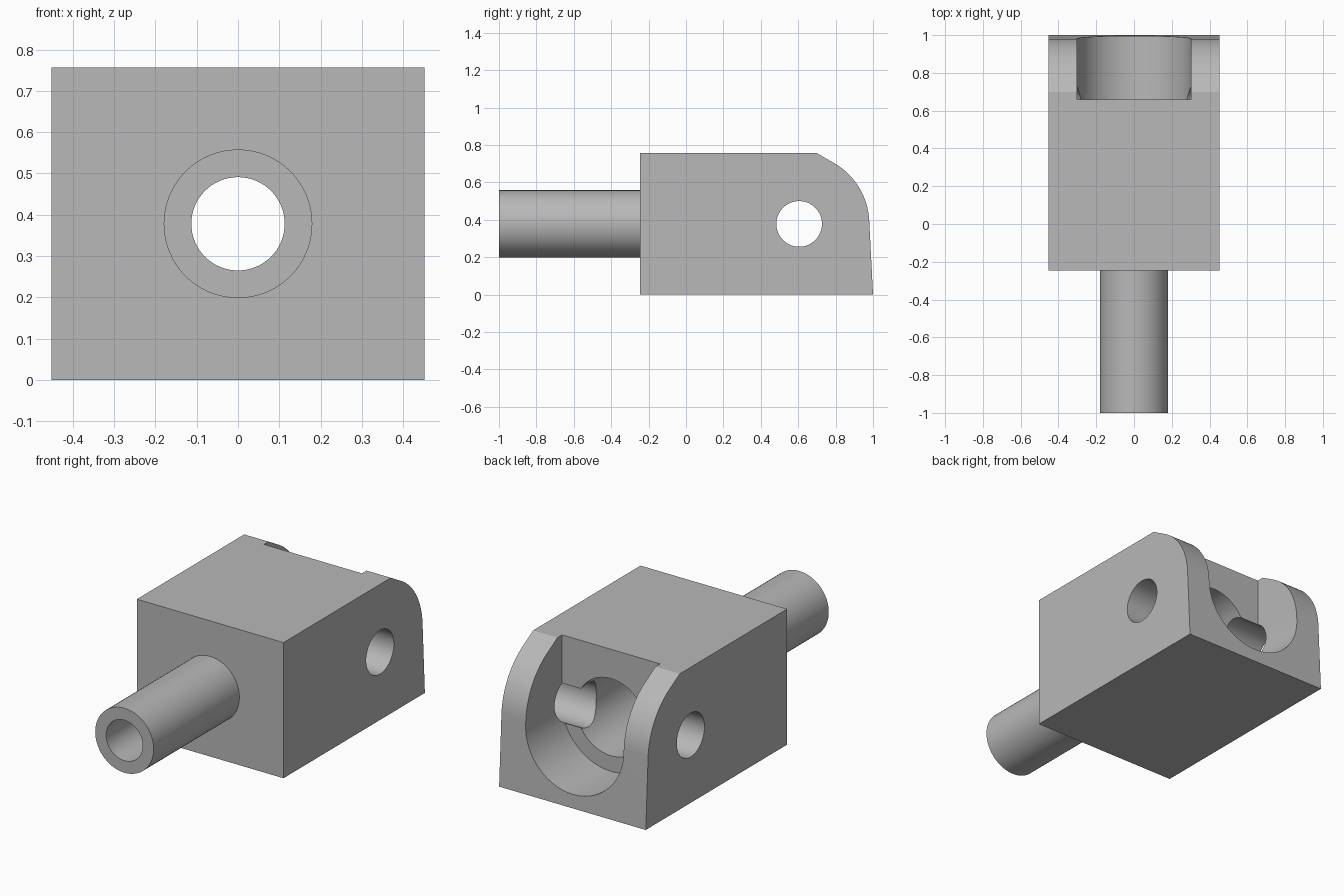
import bpy, bmesh, math
from mathutils import Vector

if "Cube" in bpy.data.objects:
    bpy.data.objects.remove(bpy.data.objects["Cube"], do_unlink=True)

grey = bpy.data.materials.new("plain_grey")
grey.use_nodes = True
colour = (0.48, 0.48, 0.48, 1)
grey.diffuse_color = colour
grey.node_tree.nodes["Principled BSDF"].inputs["Base Color"].default_value = colour

MID = 0.378      # height of the shank and pin axes
PIN_Y = 0.605    # pin hole position
HALF = 0.452     # half width of the block
FRONT = -0.245   # front face of the block


def prism(name, points, offset):
    """Extrude a closed outline of 3D points along an offset."""
    bm = bmesh.new()
    face = bm.faces.new([bm.verts.new(p) for p in points])
    ext = bmesh.ops.extrude_face_region(bm, geom=[face])
    moved = [v for v in ext["geom"] if isinstance(v, bmesh.types.BMVert)]
    bmesh.ops.translate(bm, verts=moved, vec=Vector(offset))
    bmesh.ops.recalc_face_normals(bm, faces=bm.faces)
    mesh = bpy.data.meshes.new(name)
    bm.to_mesh(mesh)
    bm.free()
    mesh.materials.append(grey)
    obj = bpy.data.objects.new(name, mesh)
    bpy.context.collection.objects.link(obj)
    return obj


def arc(radius, start, end, steps):
    """Points of an arc, angles in degrees."""
    angles = [math.radians(start + (end - start) * i / steps) for i in range(steps + 1)]
    return [(radius * math.cos(a), radius * math.sin(a)) for a in angles]


def rod(name, radius, y0, y1):
    """Cylinder along y on the shank axis."""
    ring = arc(radius, 0, 360, 64)[:-1]
    return prism(name, [(x, y0, MID + z) for x, z in ring], (0, y1 - y0, 0))


def cut(target, cutter):
    cutter.hide_render = True
    mod = target.modifiers.new("cut", "BOOLEAN")
    mod.operation = "DIFFERENCE"
    mod.solver = "EXACT"
    mod.object = cutter
    bpy.context.view_layer.objects.active = target
    bpy.ops.object.modifier_apply(modifier=mod.name)


# Block with a rounded upper back edge
side = [(FRONT, 0), (1, 0)]
side += [(PIN_Y + y, MID + z) for y, z in arc(0.375, 3, 60, 24)]
side += [(0.70, 0.756), (FRONT, 0.756)]
block = prism("clevis_block", [(-HALF, y, z) for y, z in side], (2 * HALF, 0, 0))

# Hollow shank
shank = rod("shank_tube", 0.18, -1, FRONT)

# U-shaped pocket, open at the top and back
u_shape = arc(0.302, 180, 360, 40) + [(0.302, 0.6), (-0.302, 0.6)]
pocket = prism("pocket_cutter", [(x, 0.66, MID + z) for x, z in u_shape], (0, 0.6, 0))

# Counterbore, shank bore and cross pin hole
counterbore = rod("counterbore_cutter", 0.215, 0, 0.8)
bore = rod("bore_cutter", 0.113, -1.2, 0.3)
pin_ring = arc(0.122, 0, 360, 64)[:-1]
pin = prism("pin_cutter", [(-0.6, PIN_Y + y, MID + z) for y, z in pin_ring], (1.2, 0, 0))

for cutter in (pocket, counterbore, bore, pin):
    cut(block, cutter)
cut(shank, bore)
for cutter in (pocket, counterbore, bore, pin):
    bpy.data.objects.remove(cutter, do_unlink=True)

# Smooth round surfaces, crisp edges
for obj in (block, shank):
    bpy.ops.object.select_all(action="DESELECT")
    obj.select_set(True)
    bpy.context.view_layer.objects.active = obj
    bpy.ops.object.shade_smooth_by_angle(angle=math.radians(25))
